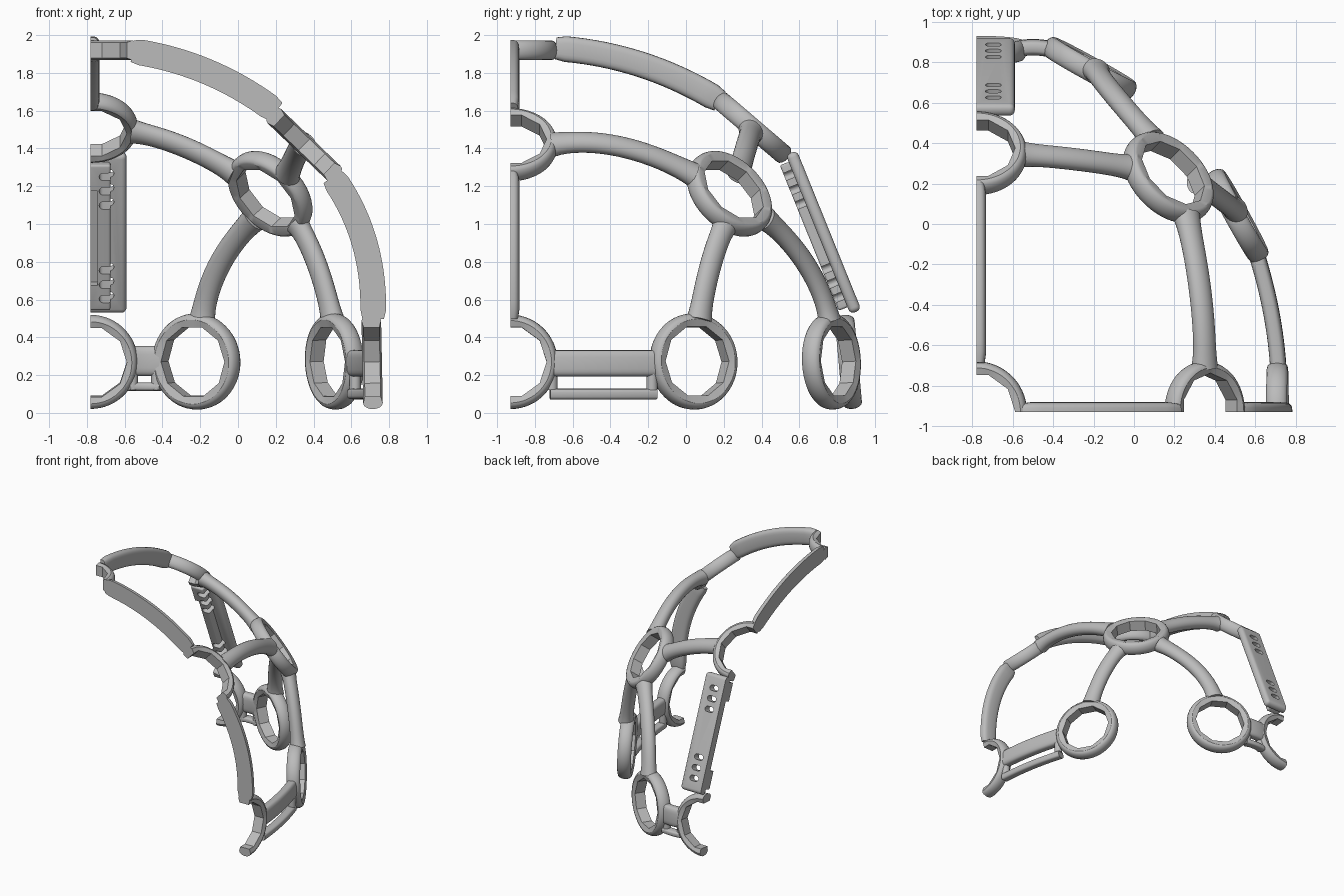
import bpy, bmesh, math
from mathutils import Vector, Matrix

cube = bpy.data.objects.get("Cube")
if cube:
    bpy.data.objects.remove(cube, do_unlink=True)

CUT_X, CUT_Y = -0.78, -0.93
CORE = Vector((CUT_X, CUT_Y, 0.2))

grey = bpy.data.materials.new("light_grey")
grey.use_nodes = True
tone = (0.5, 0.5, 0.5, 1)
grey.diffuse_color = tone
grey.node_tree.nodes["Principled BSDF"].inputs["Base Color"].default_value = tone


def clip(bm):
    """Trim a closed mesh at the two symmetry planes and cap it."""
    for co, no in (((CUT_X, 0, 0), (-1, 0, 0)), ((0, CUT_Y, 0), (0, -1, 0))):
        bmesh.ops.bisect_plane(bm, geom=bm.verts[:] + bm.edges[:] + bm.faces[:],
                               dist=1e-5, plane_co=co, plane_no=no, clear_outer=True)
        edges = [e for e in bm.edges if e.is_boundary]
        if edges:
            bmesh.ops.holes_fill(bm, edges=edges, sides=0)


def add_object(bm, name, smooth=True):
    bmesh.ops.recalc_face_normals(bm, faces=bm.faces[:])
    mesh = bpy.data.meshes.new(name)
    bm.to_mesh(mesh)
    bm.free()
    mesh.materials.append(grey)
    ob = bpy.data.objects.new(name, mesh)
    bpy.context.collection.objects.link(ob)
    if smooth:
        smooth_object(ob)
    return ob


def smooth_object(ob):
    bpy.ops.object.select_all(action='DESELECT')
    ob.select_set(True)
    bpy.context.view_layer.objects.active = ob
    bpy.ops.object.shade_smooth_by_angle(angle=math.radians(32))


def bridge(bm, loops, closed):
    """Skin a list of equal vertex loops."""
    n = len(loops[0])
    pairs = list(zip(loops, loops[1:] + loops[:1])) if closed else list(zip(loops, loops[1:]))
    for a, b in pairs:
        for i in range(n):
            j = (i + 1) % n
            bm.faces.new((a[i], a[j], b[j], b[i]))
    if not closed:
        bm.faces.new(loops[0])
        bm.faces.new(loops[-1])


def ring(name, centre, normal, radius=0.25, hole=0.192, half=0.052):
    """Rounded ring with a ten-sided hole."""
    bm = bmesh.new()
    turn = Vector(normal).to_track_quat('Z', 'Y')
    segs, sector = 60, math.tau / 10
    loops = []
    for k in range(segs):
        a = math.tau * k / segs
        flat = math.cos(sector / 2) / math.cos(a % sector - sector / 2)
        section = [(hole * flat, -half * 0.8), (hole * flat, half * 0.8)]
        for i in range(9):
            t = math.pi * (0.5 - i / 8)
            section.append((radius - 0.032 + 0.032 * math.cos(t), half * math.sin(t)))
        loops.append([bm.verts.new(Vector(centre) + turn @ Vector((r * math.cos(a), r * math.sin(a), h)))
                      for r, h in section])
    bridge(bm, loops, True)
    clip(bm)
    return add_object(bm, name)


def bar(name, start, middle, end, wide, tall, square=1.0, flare=0.0, taper=0.0, steps=18):
    """Sweep a rounded section along an arc, its tall side facing outward."""
    p, m, q = Vector(start), Vector(middle), Vector(end)
    c = 2 * m - (p + q) / 2
    bm = bmesh.new()
    loops = []
    for k in range(steps + 1):
        t = k / steps
        pos = p * (1 - t) ** 2 + c * 2 * t * (1 - t) + q * t * t
        tan = ((c - p) * (1 - t) + (q - c) * t).normalized()
        out = pos - CORE
        out = (out - tan * out.dot(tan)).normalized()
        side = tan.cross(out)
        edge = abs(2 * t - 1)
        s = 1 + flare * edge ** 6 - (taper if k in (0, steps) else 0)
        loop = []
        for i in range(24):
            a = math.tau * i / 24
            u, v = (math.copysign(abs(f) ** square, f) for f in (math.cos(a), math.sin(a)))
            loop.append(bm.verts.new(pos + side * (u * wide * s) + out * (v * tall * s)))
        loops.append(loop)
    bridge(bm, loops, False)
    clip(bm)
    return add_object(bm, name)


# Rings at the joints
ring("upper_side_ring", (0.17, 0.23, 1.16), (0.58, 0.57, 0.56), radius=0.26)
ring("rear_lower_ring", (-0.22, 0.77, 0.272), (0.48, 0.87, 0.04), radius=0.255)
ring("side_lower_ring", (0.51, 0.04, 0.272), (0.87, 0.48, 0.04), radius=0.255)
ring("crown_ring", (CUT_X, CUT_Y, 1.92), (0, 0, 1))
ring("rear_upper_ring", (CUT_X, 0.35, 1.51), (0, 0.65, 0.76))
ring("front_upper_ring", (0.35, CUT_Y, 1.42), (0.69, 0, 0.72))
ring("rear_base_ring", (CUT_X, 0.86, 0.27), (0, 0.995, 0.09))
ring("front_base_ring", (0.71, CUT_Y, 0.27), (1, 0, 0.02))

# Round bars spreading from the upper side ring
bars = {
    "rear_upper_bar": ((-0.02, 0.28, 1.27), (-0.29, 0.32, 1.41), (-0.56, 0.345, 1.49)),
    "front_upper_bar": ((0.26, 0.04, 1.26), (0.33, -0.35, 1.41), (0.35, -0.71, 1.42)),
    "rear_lower_bar": ((0.09, 0.42, 1.03), (-0.1, 0.64, 0.78), (-0.19, 0.76, 0.49)),
    "side_lower_bar": ((0.315, 0.21, 1.0), (0.42, 0.13, 0.78), (0.5, 0.07, 0.49)),
}
for name, path in bars.items():
    bar(name, *path, 0.06, 0.05, flare=0.2)

# Padded strips lying on the symmetry planes
strips = {
    "front_crown_strip": ((-0.56, CUT_Y, 1.915), (-0.16, CUT_Y, 1.805), (0.2, CUT_Y, 1.595)),
    "front_side_strip": ((0.5, CUT_Y, 1.25), (0.67, CUT_Y, 0.9), (0.715, CUT_Y, 0.5)),
    "middle_crown_strip": ((CUT_X, -0.69, 1.93), (CUT_X, -0.24, 1.845), (CUT_X, 0.18, 1.65)),
}
for name, path in strips.items():
    bar(name, *path, 0.048, 0.068, square=0.6, taper=0.15)

# Slotted connectors between the lower rings
side_path = ((0.715, -0.72, 0), (0.68, -0.44, 0), (0.61, -0.16, 0))
rear_path = ((-0.58, 0.865, 0), (-0.5, 0.875, 0), (-0.41, 0.865, 0))
links = {
    "side_upper_link": (side_path, 0.262, 0.07, 0.04),
    "side_lower_link": (side_path, 0.1, 0.028, 0.034),
    "rear_upper_link": (rear_path, 0.275, 0.08, 0.04),
    "rear_lower_link": (rear_path, 0.138, 0.022, 0.034),
}
for name, (path, z, wide, tall) in links.items():
    bar(name, *[Vector(p) + Vector((0, 0, z)) for p in path], wide, tall, square=0.6)
# Slot end posts
posts = {
    "side_slot_front_post": (0.71, -0.71),
    "side_slot_rear_post": (0.62, -0.18),
    "rear_slot_inner_post": (-0.56, 0.865),
    "rear_slot_outer_post": (-0.43, 0.865),
}
for name, (x, y) in posts.items():
    bar(name, (x, y, 0.12), (x, y, 0.17), (x, y, 0.23), 0.03, 0.03, steps=4)

# Rear plate: outer panel and inner rail, tilted, with three slots at each end
down = Vector((0, 0.375, -0.927)).normalized()
outward = Vector((0, 0.927, 0.375)).normalized()
frame = Matrix((Vector((1, 0, 0)), down, outward)).transposed().to_4x4()
frame.translation = Vector((CUT_X, 0.75, 0.965))


def box(bm, x0, x1, y, z0, z1, centre_y=0.0):
    place = Matrix.Translation(((x0 + x1) / 2, centre_y, (z0 + z1) / 2))
    size = Matrix.Diagonal((x1 - x0, 2 * y, z1 - z0, 1))
    return bmesh.ops.create_cube(bm, size=1, matrix=place @ size)["verts"]


def slot_cutter():
    bm = bmesh.new()
    for sign in (-1, 1):
        for d in (0.185, 0.267, 0.349):
            verts = box(bm, 0.045, 0.123, 0.021, -0.2, 0.1, sign * d)
            rim = [e for e in bm.edges if e.verts[0] in verts and e.verts[1] in verts
                   and abs(e.verts[0].co.z - e.verts[1].co.z) > 0.1]
            bmesh.ops.bevel(bm, geom=rim, offset=0.0205, segments=5, affect='EDGES', profile=0.5)
    box(bm, -0.02, 0.035, 0.27, -0.2, -0.06)
    bm.transform(frame)
    return add_object(bm, "slot_cutter", smooth=False)


cutter = slot_cutter()
cutter.hide_render = True
for name, width, length, low, high, round_off in (
        ("rear_plate", 0.19, 0.455, -0.055, 0.008, 0.027),
        ("rear_plate_rail", 0.105, 0.415, -0.105, -0.05, 0.012)):
    bm = bmesh.new()
    box(bm, -width, width, length, low, high)
    bmesh.ops.bevel(bm, geom=bm.edges[:], offset=round_off, segments=4, affect='EDGES', profile=0.5)
    bm.transform(frame)
    clip(bm)
    plate = add_object(bm, name, smooth=False)
    mod = plate.modifiers.new("slots", 'BOOLEAN')
    mod.operation, mod.solver, mod.object = 'DIFFERENCE', 'EXACT', cutter
    bpy.context.view_layer.update()
    cut = bpy.data.meshes.new_from_object(plate.evaluated_get(bpy.context.evaluated_depsgraph_get()))
    plate.modifiers.clear()
    plate.data = cut
    smooth_object(plate)
bpy.data.objects.remove(cutter, do_unlink=True)
